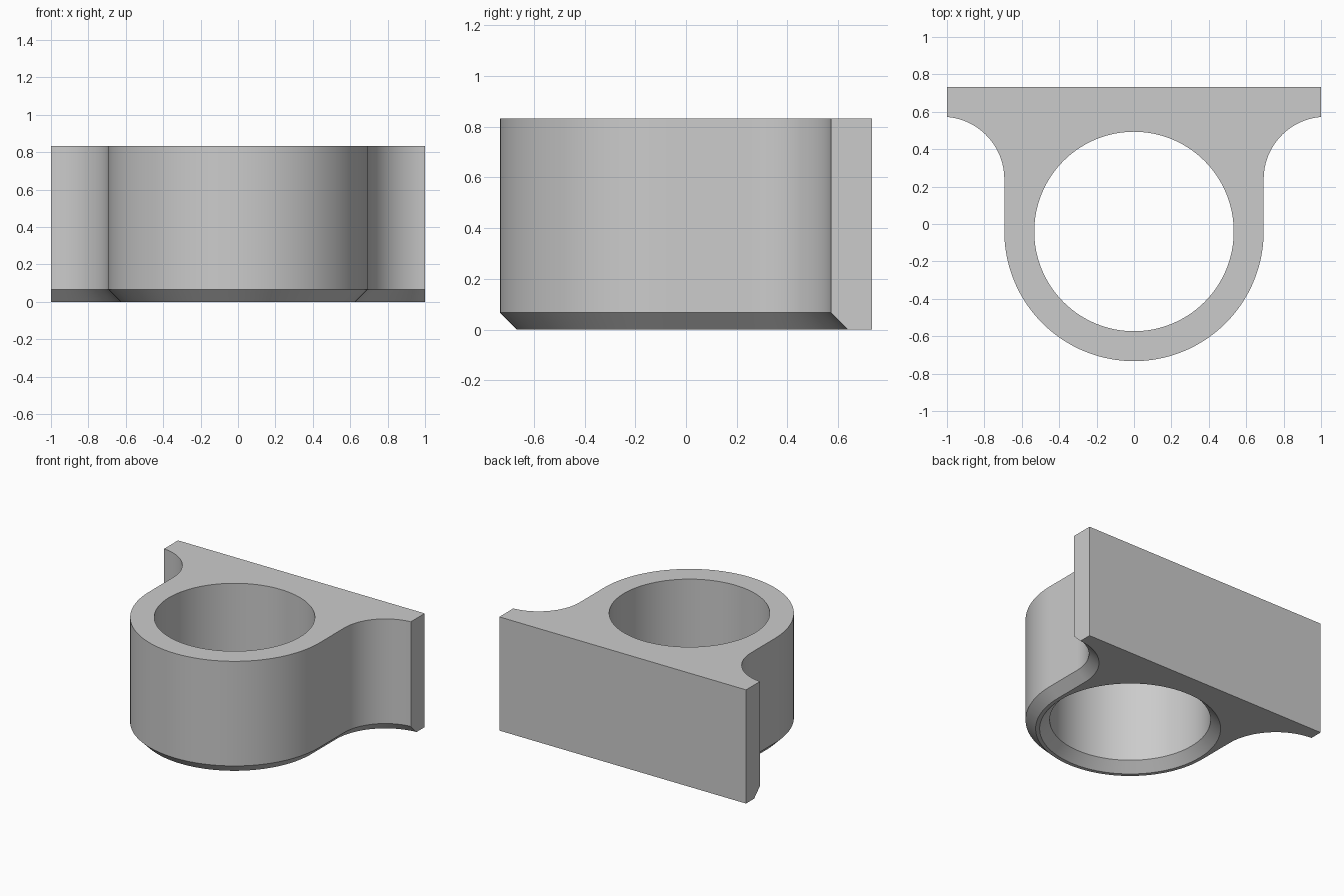
import bpy
import bmesh
from math import sin, cos, pi, acos, radians

if "Cube" in bpy.data.objects:
    bpy.data.objects.remove(bpy.data.objects["Cube"])

# Dimensions in drawing units, scaled so the flange is 2 wide
UNIT = 1 / 15
HALF_W, BACK_Y, HEIGHT = 15, 11, 12.5
RING_R, HOLE_R, RING_Y = 10.4, 8, -0.6
FILLET_R, FILLET_X, FILLET_Y = 5, 15.4, 3.6
CHAMFER = 1


def arc(cx, cy, r, start, end, n):
    return [(cx + r * cos(start + (end - start) * i / n),
             cy + r * sin(start + (end - start) * i / n)) for i in range(n + 1)]


def outline(inset):
    """Flange, concave fillets and round nose, inset from the side walls."""
    r = FILLET_R + inset
    end = acos((HALF_W - FILLET_X) / r)
    right = [(HALF_W, BACK_Y)] + arc(FILLET_X, FILLET_Y, r, end, pi, 24)
    nose = arc(0, RING_Y, RING_R - inset, 0, -pi, 72)
    left = [(-x, y) for x, y in reversed(right)]
    return right + nose + left


def circle(r):
    return arc(0, RING_Y, r, 0, 2 * pi, 96)[:-1]


def add_wall(bm, sections):
    """Skin stacked loops and return the bottom and top loops."""
    loops = [[bm.verts.new((x * UNIT, y * UNIT, z * UNIT)) for x, y in pts]
             for z, pts in sections]
    for a, b in zip(loops, loops[1:]):
        for i in range(len(a)):
            j = (i + 1) % len(a)
            bm.faces.new((a[i], a[j], b[j], b[i]))
    return loops[0], loops[-1]


bm = bmesh.new()
# Outer wall and bore, both chamfered at the bottom
outer = add_wall(bm, [(0, outline(CHAMFER)), (CHAMFER, outline(0)), (HEIGHT, outline(0))])
bore = add_wall(bm, [(0, circle(HOLE_R + CHAMFER)), (CHAMFER, circle(HOLE_R)),
                     (HEIGHT, circle(HOLE_R))])

# Flat end caps with the hole left open
for out_loop, in_loop in zip(outer, bore):
    edges = [bm.edges.get((loop[i - 1], loop[i]))
             for loop in (out_loop, in_loop) for i in range(len(loop))]
    bmesh.ops.triangle_fill(bm, edges=edges, use_beauty=True)
bmesh.ops.recalc_face_normals(bm, faces=bm.faces)

mesh = bpy.data.meshes.new("ring_bracket")
bm.to_mesh(mesh)
bm.free()
bracket = bpy.data.objects.new("ring_bracket", mesh)
bpy.context.collection.objects.link(bracket)

# Plain grey finish
grey = bpy.data.materials.new("light_grey")
grey.use_nodes = True
colour = (0.6, 0.6, 0.6, 1)
grey.diffuse_color = colour
grey.node_tree.nodes["Principled BSDF"].inputs["Base Color"].default_value = colour
mesh.materials.append(grey)

# Smooth curved walls, crisp edges
bpy.ops.object.select_all(action="DESELECT")
bracket.select_set(True)
bpy.context.view_layer.objects.active = bracket
bpy.ops.object.shade_smooth_by_angle(angle=radians(30))
